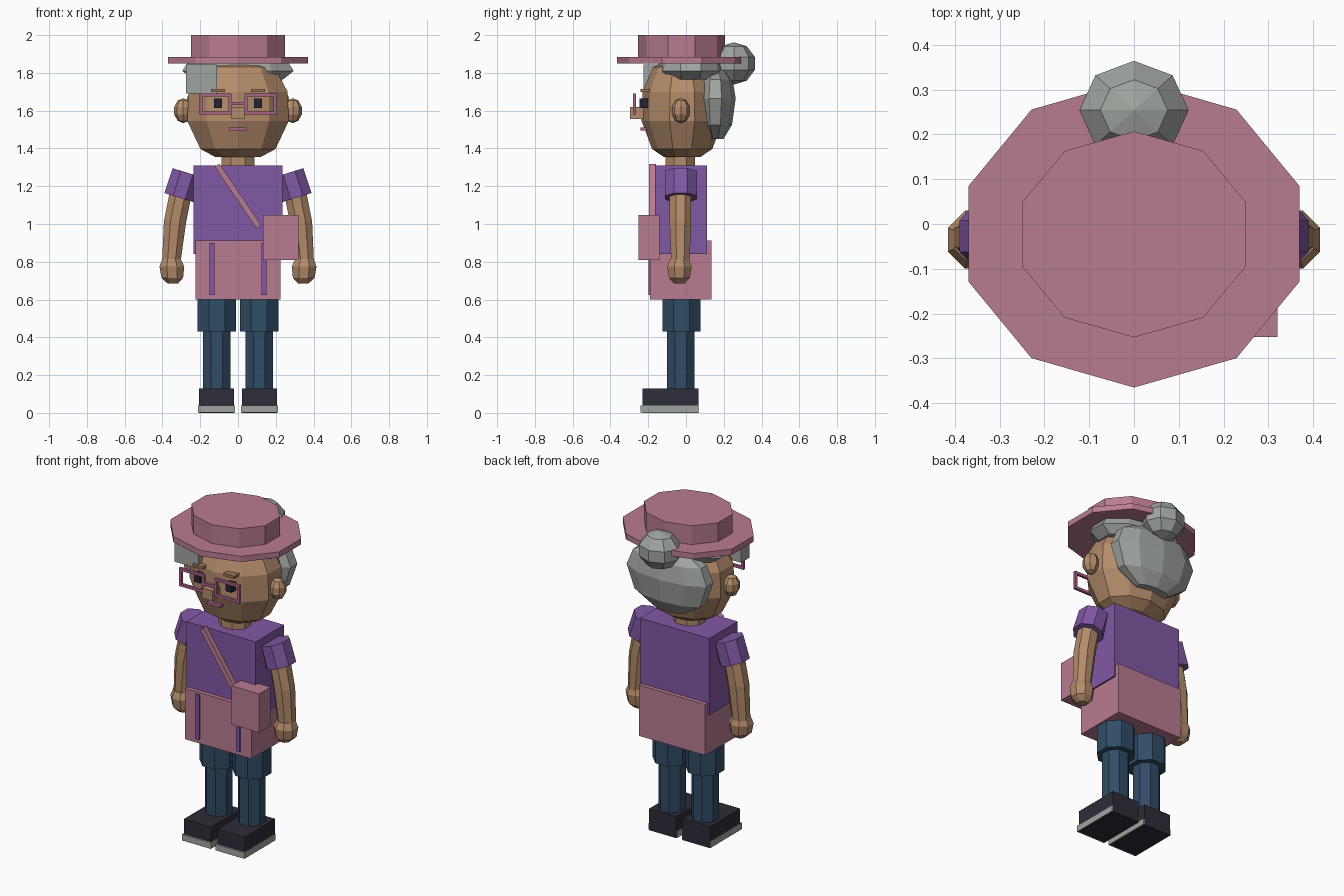
import bpy, bmesh, math
from mathutils import Vector, Matrix

if "Cube" in bpy.data.objects:
    bpy.data.objects.remove(bpy.data.objects["Cube"])


def material(name, srgb):
    m = bpy.data.materials.new(name)
    lin = [((c / 255 + 0.055) / 1.055) ** 2.4 for c in srgb]
    m.diffuse_color = (*lin, 1)
    m.use_nodes = True
    m.node_tree.nodes["Principled BSDF"].inputs["Base Color"].default_value = m.diffuse_color
    return m


PINK = material("dusty_pink", (185, 124, 144))
FRAME = material("frame_pink", (172, 98, 136))
PURPLE = material("purple", (128, 88, 164))
SKIN = material("skin", (180, 140, 106))
BROW = material("brow_brown", (156, 118, 84))
HAIR = material("hair_grey", (160, 165, 160))
DENIM = material("denim_blue", (48, 77, 102))
SHOE = material("shoe_dark", (46, 44, 56))
EYE = material("eye_dark", (34, 36, 50))


def finish(name, bm, mat):
    bmesh.ops.recalc_face_normals(bm, faces=bm.faces)
    me = bpy.data.meshes.new(name)
    bm.to_mesh(me)
    bm.free()
    me.materials.append(mat)
    ob = bpy.data.objects.new(name, me)
    bpy.context.collection.objects.link(ob)
    return ob


def box(name, mat, x, y, z, tilt=0):
    """Box from min/max pairs, optionally turned about its own y axis."""
    bm = bmesh.new()
    mid = Vector([sum(p) / 2 for p in (x, y, z)])
    size = [p[1] - p[0] for p in (x, y, z)]
    bmesh.ops.create_cube(bm, size=1, matrix=Matrix.Translation(mid)
                          @ Matrix.Rotation(tilt, 4, 'Y') @ Matrix.Diagonal((*size, 1)))
    return finish(name, bm, mat)


def loft(name, mat, rings, n=8, phase=0.0, tilt=0.0):
    """Capped loft through rings of (x, y, z, rx, ry)."""
    bm = bmesh.new()
    rot = Matrix.Rotation(tilt, 3, 'Y')
    loops = []
    for x, y, z, rx, ry in rings:
        loop = []
        for i in range(n):
            a = math.tau * (i + phase) / n - math.pi / 2
            p = rot @ Vector((rx * math.cos(a), ry * math.sin(a), 0))
            loop.append(bm.verts.new(p + Vector((x, y, z))))
        loops.append(loop)
    for a, b in zip(loops, loops[1:]):
        for i in range(n):
            j = (i + 1) % n
            bm.faces.new((a[i], a[j], b[j], b[i]))
    bm.faces.new(loops[0])
    bm.faces.new(loops[-1])
    return finish(name, bm, mat)


def blob(name, mat, c, r, n=8, rows=6):
    """Low-poly ellipsoid with its poles up and down."""
    bm = bmesh.new()
    bmesh.ops.create_uvsphere(bm, u_segments=n, v_segments=rows, radius=1,
                              matrix=Matrix.Translation(c) @ Matrix.Diagonal((*r, 1)))
    return finish(name, bm, mat)


def span(s, a, b):
    return tuple(sorted((s * a, s * b)))


# Hat
loft("hat_brim", PINK, [(0, -.022, z, .389, .343) for z in (1.85, 1.885)], 10)
loft("hat_crown", PINK, [(0, -.023, z, .263, .23) for z in (1.88, 2.0)], 10)

# Head and neck
loft("head", SKIN, [(0, -.02, z, .282 * f, .215 * f) for z, f in
                    ((1.355, .45), (1.397, .74), (1.545, 1), (1.70, .98), (1.83, .72), (1.87, .3))], 10)
loft("neck", SKIN, [(0, -.03, z, .095, .085) for z in (1.29, 1.38)], 8, .5)
box("nose", SKIN, (-.035, .035), (-.297, -.21), (1.557, 1.62))
box("mouth", FRAME, (-.045, .045), (-.24, -.2), (1.495, 1.511))

# Hair: cap under the hat, rounded back, bun and square fringe
loft("hair_cap", HAIR, [(0, .025, 1.765, .25, .155), (0, .025, 1.81, .31, .18), (0, .025, 1.855, .28, .17)], 10)
loft("back_hair", HAIR, [(0, .155, 1.635 + dz, .285 * f, .108 * f) for dz, f in
                         ((-.185, .4), (-.11, .82), (.03, 1), (.13, .85), (.18, .5))], 10)
blob("hair_bun", HAIR, (0, .254, 1.85), (.128, .116, .112), 8, 5)
box("fringe", HAIR, (-.275, -.11), (-.225, -.14), (1.69, 1.845))

# Torso, skirt, shoulder bag
box("shirt", PURPLE, (-.235, .235), (-.165, .11), (.84, 1.31))
box("skirt", PINK, (-.225, .225), (-.19, .135), (.60, .912))
box("shoulder_bag", PINK, (.133, .32), (-.252, -.14), (.81, 1.047))
strap_length = math.hypot(.22, .325)
box("bag_strap", PINK, (-.015, .015), (-.195, -.16),
    (1.148 - strap_length / 2, 1.148 + strap_length / 2), -math.atan2(.22, .325))

for s, side in ((1, "right"), (-1, "left")):
    # Face details
    blob("ear_" + side, SKIN, (s * .29, -.027, 1.60), (.05, .049, .066), 8, 5)
    box("eye_" + side, EYE, span(s, .086, .128), (-.245, -.19), (1.613, 1.665))
    box("eyebrow_" + side, BROW, span(s, .07, .142), (-.24, -.17), (1.70, 1.716))
    # Spectacle frame bars
    for a, b, z in ((.035, .205, (1.58, 1.596)), (.035, .205, (1.676, 1.692)),
                    (.035, .051, (1.58, 1.692)), (.189, .205, (1.58, 1.692))):
        box("glasses_frame_" + side, FRAME, span(s, a, b), (-.28, -.264), z)

    # Arm
    tilt = -s * .3
    loft("sleeve_" + side, PURPLE, [(s * .27, -.027, 1.272, .086, .092),
                                    (s * .312, -.027, 1.14, .088, .092)], 8, .5, tilt)
    loft("arm_" + side, SKIN, [(s * .30, -.03, 1.18, .064, .062), (s * .333, -.03, 1.015, .064, .062),
                               (s * .353, -.03, .80, .053, .053)], 8, .5)
    loft("hand_" + side, SKIN, [(s * .345, -.035, .685, .03, .03), (s * .348, -.035, .715, .062, .06),
                                (s * .35, -.035, .775, .071, .07), (s * .352, -.035, .815, .053, .053)], 8, .5)

    # Leg and shoe
    loft("thigh_" + side, DENIM, [(s * .112, -.024, z, .11, .11) for z in (.43, .61)], 8, .5)
    loft("shin_" + side, DENIM, [(s * .112, -.027, z, .079, .079) for z in (.12, .44)], 8, .5)
    box("shoe_" + side, SHOE, span(s, .022, .207), (-.23, .065), (0, .13))
    box("sole_" + side, HAIR, span(s, .016, .212), (-.24, .063), (.002, .04))

    # Skirt trim
    box("skirt_stripe_" + side, PURPLE, span(s, .125, .151), (-.199, -.18), (.625, .90))

box("glasses_bridge", FRAME, (-.04, .04), (-.28, -.264), (1.63, 1.646))
